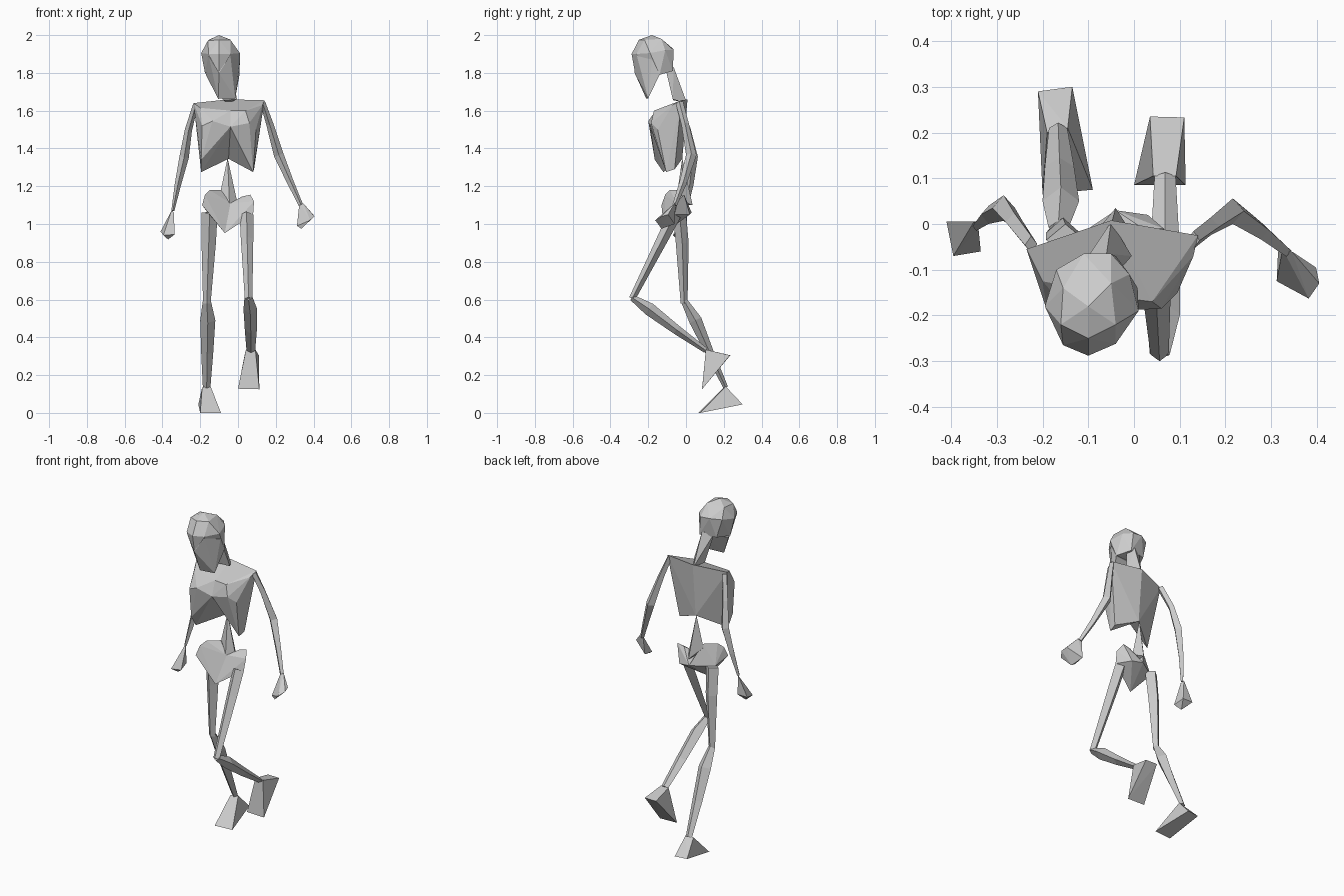
import bpy, bmesh
from mathutils import Vector


def finish(name, bm):
    bmesh.ops.recalc_face_normals(bm, faces=bm.faces)
    me = bpy.data.meshes.new(name)
    bm.to_mesh(me)
    bm.free()
    ob = bpy.data.objects.new(name, me)
    bpy.context.collection.objects.link(ob)
    return ob


def hull(name, pts):
    """Faceted convex solid around a few corner points."""
    bm = bmesh.new()
    for p in pts:
        bm.verts.new(p)
    res = bmesh.ops.convex_hull(bm, input=bm.verts)
    junk = {v for v in res["geom_interior"] if isinstance(v, bmesh.types.BMVert)}
    bmesh.ops.delete(bm, geom=list(junk), context='VERTS')
    return finish(name, bm)


def limb(name, stations):
    """Diamond-section bone; each station is (centre, half width, half depth)."""
    bm = bmesh.new()
    pts = [Vector(s[0]) for s in stations]
    rings = []
    for i, (_, w, d) in enumerate(stations):
        t = (pts[min(i + 1, len(pts) - 1)] - pts[max(i - 1, 0)]).normalized()
        side = Vector((1, 0, 0))
        side = (side - t * side.dot(t)).normalized()
        fwd = t.cross(side)
        rings.append([bm.verts.new(pts[i] + o) for o in
                      (side * w, fwd * d, -side * w, -fwd * d)])
    for a, b in zip(rings, rings[1:]):
        for k in range(4):
            bm.faces.new((a[k], a[(k + 1) % 4], b[(k + 1) % 4], b[k]))
    bm.faces.new(rings[0])
    bm.faces.new(rings[-1])
    return finish(name, bm)


# Head: skull cap and tapering face
hull("skull", [
    (-.10, -.18, 2.0), (-.155, -.14, 1.975), (-.05, -.13, 1.98), (-.10, -.25, 1.975),
    (-.16, -.22, 1.97), (-.04, -.22, 1.975), (-.195, -.18, 1.905), (-.17, -.10, 1.92),
    (-.11, -.065, 1.925), (-.05, -.065, 1.92), (-.01, -.11, 1.92), (.01, -.19, 1.905),
    (-.04, -.262, 1.90), (-.10, -.288, 1.90), (-.155, -.265, 1.90),
    (-.14, -.09, 1.81), (-.04, -.07, 1.81), (.008, -.14, 1.79), (-.175, -.17, 1.80),
    (-.10, -.27, 1.80)])
hull("face", [
    (-.185, -.18, 1.87), (.01, -.18, 1.87), (-.155, -.262, 1.89), (-.04, -.26, 1.89),
    (-.10, -.272, 1.80), (-.17, -.16, 1.79), (.008, -.14, 1.79), (-.105, -.21, 1.663),
    (-.015, -.20, 1.665)])

# Neck
hull("neck", [
    (-.05, .005, 1.64), (-.005, -.07, 1.66), (-.08, -.065, 1.655),
    (-.06, -.065, 1.83), (-.12, -.10, 1.83), (-.04, -.11, 1.83)])

# Ribcage: two halves meeting at the sternum and spine
centre = [(-.04, -.19, 1.515), (-.04, -.16, 1.60), (-.05, .008, 1.66), (-.05, -.02, 1.345)]
hull("left_ribs", centre + [
    (-.235, -.055, 1.64), (-.20, -.125, 1.615), (-.135, -.20, 1.545), (-.19, -.19, 1.52),
    (-.195, -.165, 1.34), (-.195, -.12, 1.275), (-.20, -.06, 1.60)])
hull("right_ribs", centre + [
    (.14, -.025, 1.655), (.13, -.07, 1.63), (.06, -.185, 1.535), (.04, -.17, 1.60),
    (.095, -.15, 1.50), (.08, -.105, 1.275), (.085, -.06, 1.29)])

# Pelvis: two wings around a low middle, plus the tapering lower spine
middle = [(-.04, -.05, 1.11), (-.04, .03, 1.06), (-.07, -.115, .952)]
hull("left_hip", middle + [
    (-.19, -.13, 1.10), (-.175, -.11, 1.155), (-.15, -.085, 1.18), (-.09, -.035, 1.18),
    (-.16, -.05, 1.06)])
hull("right_hip", middle + [
    (.02, -.01, 1.145), (.065, -.01, 1.155), (.085, -.045, 1.12), (.08, -.06, 1.05),
    (.03, .02, 1.05)])
hull("lower_spine", [
    (-.055, -.02, 1.35), (-.095, -.03, 1.16), (-.005, -.02, 1.12), (-.04, .035, 1.10),
    (-.045, -.055, 1.10)])

# Legs: left stands, right is bent back
limb("left_thigh", [((-.15, -.035, 1.06), .042, .035), ((-.155, -.02, .90), .038, .034),
                    ((-.165, -.01, .58), .02, .018)])
limb("left_shin", [((-.165, -.008, .59), .022, .018), ((-.16, .05, .49), .04, .034),
                   ((-.163, .125, .32), .032, .022), ((-.166, .21, .135), .02, .013)])
limb("right_thigh", [((.045, -.06, 1.05), .036, .035), ((.048, -.125, .92), .033, .03),
                     ((.056, -.285, .605), .02, .017)])
limb("right_shin", [((.056, -.285, .61), .022, .016), ((.065, -.195, .55), .036, .034),
                    ((.068, -.05, .44), .032, .025), ((.068, .105, .33), .023, .014)])

# Feet: wedges from ankle to heel and toe edges
hull("left_foot", [(-.19, .20, .135), (-.145, .21, .14), (-.21, .29, .045),
                   (-.135, .30, .045), (-.20, .065, 0), (-.09, .075, 0)])
hull("right_foot", [(.042, .105, .335), (.092, .105, .335), (.035, .235, .305),
                    (.11, .233, .305), (0, .085, .128), (.113, .085, .125)])

# Arms
limb("left_arm", [((-.225, -.045, 1.63), .014, .02), ((-.262, .005, 1.50), .019, .02),
                  ((-.285, .035, 1.355), .025, .028), ((-.318, .02, 1.21), .017, .02),
                  ((-.345, -.005, 1.07), .008, .01)])
limb("right_arm", [((.13, -.035, 1.645), .014, .02), ((.168, -.005, 1.53), .019, .02),
                   ((.216, .028, 1.365), .026, .028), ((.278, -.015, 1.22), .018, .02),
                   ((.333, -.06, 1.10), .012, .012)])

# Hands: small closed wedges
hull("left_hand", [(-.35, .005, 1.075), (-.34, -.01, 1.06), (-.41, .005, .96),
                   (-.395, -.07, .94), (-.37, -.04, .918), (-.335, -.06, .945),
                   (-.345, .005, .96)])
hull("right_hand", [(.325, -.055, 1.11), (.345, -.06, 1.11), (.398, -.095, 1.05),
                    (.405, -.13, 1.04), (.382, -.163, 1.02), (.335, -.13, .975),
                    (.312, -.125, .99), (.315, -.06, 1.0)])
